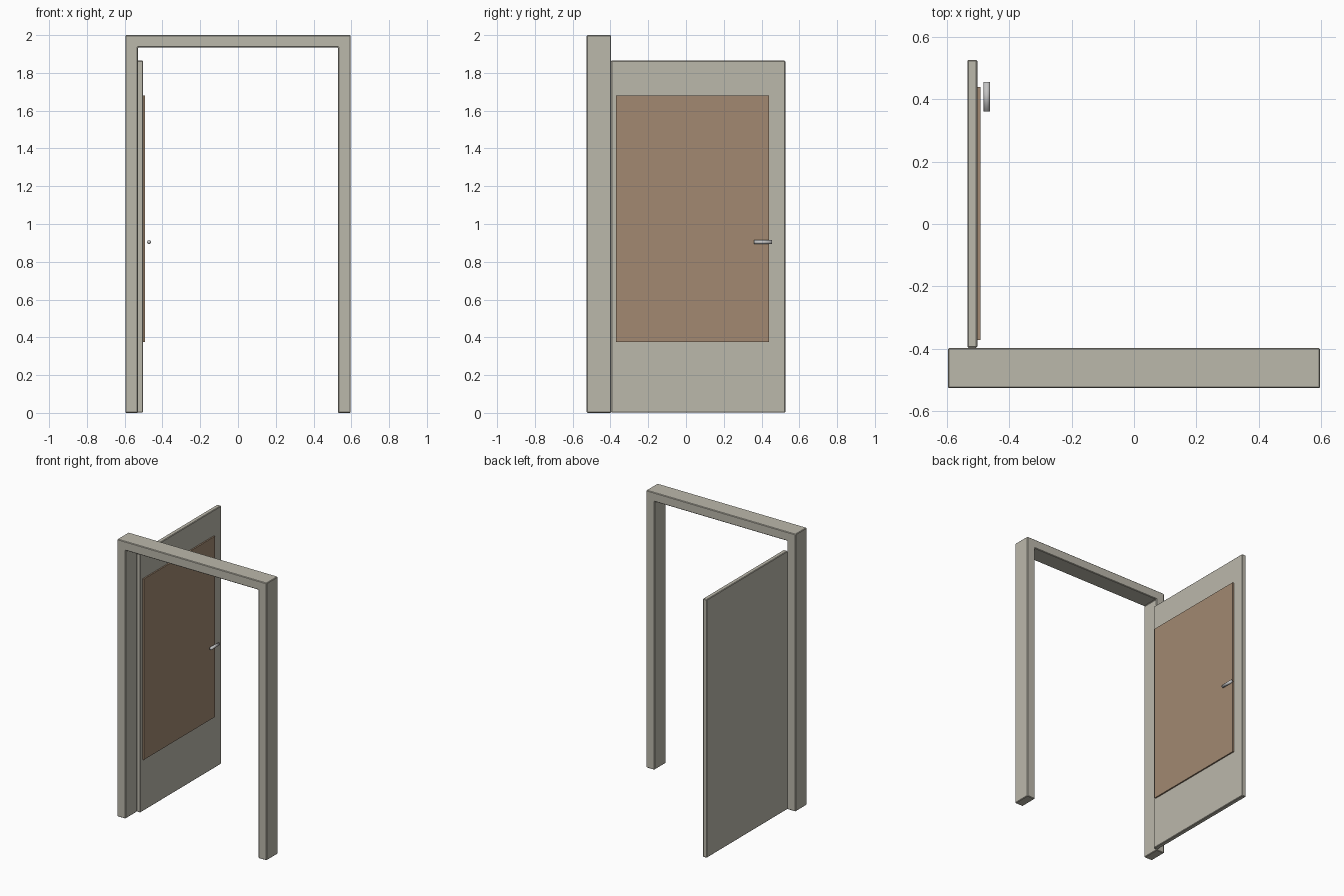
import bpy, bmesh, math

if "Cube" in bpy.data.objects:
    bpy.data.objects.remove(bpy.data.objects["Cube"])


def material(name, rgb):
    m = bpy.data.materials.new(name)
    m.diffuse_color = (*rgb, 1)
    m.use_nodes = True
    m.node_tree.nodes["Principled BSDF"].inputs["Base Color"].default_value = m.diffuse_color
    return m


paint = material("warm grey paint", (0.50, 0.48, 0.41))
wood = material("brown panel", (0.36, 0.25, 0.165))
metal = material("handle metal", (0.55, 0.55, 0.55))


def finish(name, bm, mat, bevel=0):
    bmesh.ops.recalc_face_normals(bm, faces=bm.faces)
    me = bpy.data.meshes.new(name)
    bm.to_mesh(me)
    bm.free()
    me.materials.append(mat)
    ob = bpy.data.objects.new(name, me)
    bpy.context.collection.objects.link(ob)
    if bevel:
        mod = ob.modifiers.new("edge bevel", 'BEVEL')
        mod.width = bevel
        mod.segments = 1
    return ob


def prism(name, profile, y0, y1, mat, bevel=0):
    """Extrude an x/z outline from y0 to y1."""
    bm = bmesh.new()
    face = bm.faces.new([bm.verts.new((x, y0, z)) for x, z in profile])
    ext = bmesh.ops.extrude_face_region(bm, geom=[face])["geom"]
    verts = [v for v in ext if isinstance(v, bmesh.types.BMVert)]
    bmesh.ops.translate(bm, verts=verts, vec=(0, y1 - y0, 0))
    return finish(name, bm, mat, bevel)


def rect(x0, x1, z0, z1):
    return [(x0, z0), (x1, z0), (x1, z1), (x0, z1)]


# Door frame: one U-shaped outline
W, I, H, T = 0.596, 0.53, 2.0, 1.935
prism("door_frame", [(-W, 0), (-I, 0), (-I, T), (I, T), (I, 0), (W, 0), (W, H), (-W, H)],
      -0.526, -0.397, paint, 0.004)

# Open door leaf with its raised panel
prism("door_leaf", rect(-0.534, -0.502, 0.002, 1.865), -0.397, 0.526, paint, 0.004)
prism("door_panel", rect(-0.506, -0.492, 0.376, 1.68), -0.371, 0.439, wood)

# Handle bar, smooth all over
bm = bmesh.new()
bmesh.ops.create_cone(bm, cap_ends=True, segments=16, radius1=0.0105, radius2=0.0105, depth=0.094)
for v in bm.verts:
    x, y, z = v.co
    v.co = (-0.471 + x, 0.407 + z, 0.904 + y)
for f in bm.faces:
    f.smooth = True
finish("door_handle", bm, metal)
